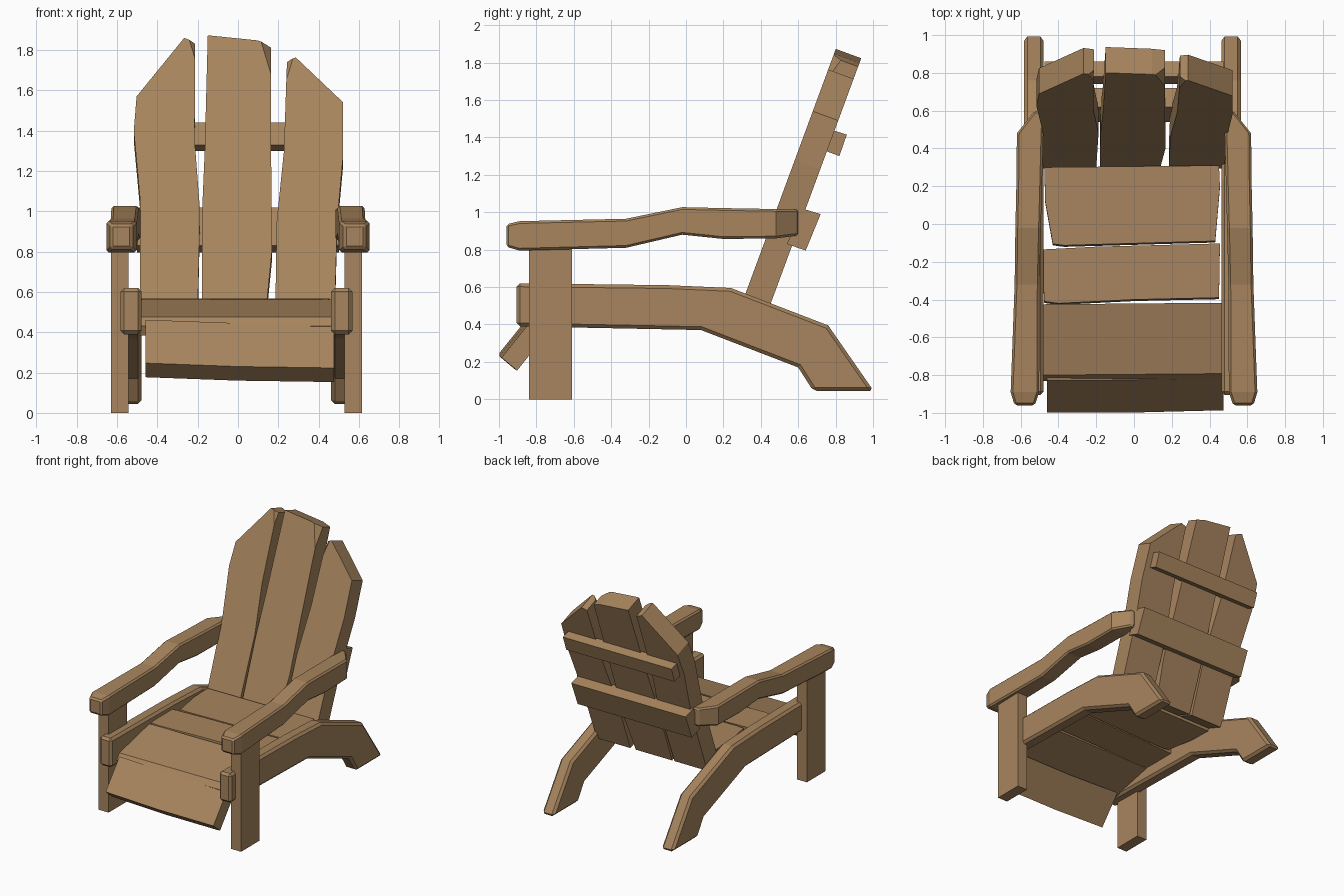
import bpy, bmesh
from mathutils import Vector

if "Cube" in bpy.data.objects:
    bpy.data.objects.remove(bpy.data.objects["Cube"])

wood = bpy.data.materials.new("warm wood")
wood.diffuse_color = (0.39, 0.235, 0.112, 1)
wood.use_nodes = True
wood.node_tree.nodes["Principled BSDF"].inputs["Base Color"].default_value = wood.diffuse_color


def finish(name, bm, bevel=0):
    bmesh.ops.recalc_face_normals(bm, faces=bm.faces[:])
    me = bpy.data.meshes.new(name)
    bm.to_mesh(me)
    bm.free()
    me.materials.append(wood)
    ob = bpy.data.objects.new(name, me)
    bpy.context.collection.objects.link(ob)
    if bevel:
        m = ob.modifiers.new("worn edges", 'BEVEL')
        m.width, m.segments = bevel, 1
        m.limit_method, m.angle_limit = 'ANGLE', 0.7
    return ob


def prism(name, pts, offset, bevel=0, chips=()):
    """Extrude a 3D outline by an offset; each chip slices off a corner."""
    bm = bmesh.new()
    a = [bm.verts.new(p) for p in pts]
    b = [bm.verts.new(Vector(p) + Vector(offset)) for p in pts]
    bm.faces.new(a)
    bm.faces.new(b[::-1])
    for i in range(len(a)):
        j = (i + 1) % len(a)
        bm.faces.new((a[i], b[i], b[j], a[j]))
    for point, normal in chips:
        cut = bmesh.ops.bisect_plane(bm, geom=bm.verts[:] + bm.edges[:] + bm.faces[:],
                                     plane_co=point, plane_no=normal, clear_outer=True)
        edges = [e for e in cut['geom_cut'] if isinstance(e, bmesh.types.BMEdge)]
        bmesh.ops.holes_fill(bm, edges=edges)
    return finish(name, bm, bevel)


def loft(name, rings, bevel=0):
    bm = bmesh.new()
    vs = [[bm.verts.new(p) for p in r] for r in rings]
    n = len(vs[0])
    for r, s in zip(vs, vs[1:]):
        for i in range(n):
            bm.faces.new((r[i], r[(i + 1) % n], s[(i + 1) % n], s[i]))
    bm.faces.new(vs[0][::-1])
    bm.faces.new(vs[-1])
    return finish(name, bm, bevel)


# Paired parts: side rails, front legs, arms
rail = [(-0.905, 0.62), (-0.1, 0.61), (0.24, 0.595), (0.76, 0.395), (1.003, 0.045),
        (0.68, 0.045), (0.6, 0.17), (0.08, 0.37), (-0.905, 0.39)]
leg = [(-0.84, 0), (-0.61, 0), (-0.61, 0.83), (-0.84, 0.83)]
# y, bottom, top, inner x, outer x
arm = [(-0.96, 0.815, 0.935, 0.525, 0.632), (-0.89, 0.795, 0.952, 0.502, 0.653),
       (-0.32, 0.81, 0.965, 0.50, 0.632), (-0.02, 0.88, 1.027, 0.493, 0.628),
       (0.20, 0.857, 1.022, 0.487, 0.623), (0.48, 0.86, 1.017, 0.48, 0.62),
       (0.60, 0.875, 1.015, 0.475, 0.525)]
for side, s in (("left", -1), ("right", 1)):
    prism(side + "_side_rail", [(s * 0.47 - 0.008, y, z) for y, z in rail], (s * 0.105, 0, 0), 0.018)
    prism(side + "_front_leg", [(s * 0.536 - 0.008, y, z) for y, z in leg], (s * 0.087, 0, 0))
    loft(side + "_arm", [[(s * i, y, b), (s * o, y, b), (s * o, y, t), (s * i, y, t)]
                         for y, b, t, i, o in arm], 0.012)


# Leaning back slats, outlined as seen from the front
def lean(x, z):
    return Vector((x, 0.32 + (z - 0.57) * 0.369, z))


slats = {
    "left_back_slat": ([(-0.487, 0.5), (-0.485, 1.05), (-0.517, 1.4), (-0.503, 1.57), (-0.267, 1.86),
                        (-0.213, 1.84), (-0.215, 1.35), (-0.188, 1.0), (-0.2, 0.5)],
                       (-0.24, 1.845), (1, -0.8, 0.6)),
    "middle_back_slat": ([(-0.18, 0.5), (-0.178, 1.0), (-0.165, 1.3), (-0.15, 1.873), (0.095, 1.848),
                          (0.163, 1.828), (0.165, 1.2), (0.168, 0.8), (0.138, 0.5)],
                         (0.115, 1.84), (1, -0.8, 0.6)),
    "right_back_slat": ([(0.185, 0.5), (0.192, 0.95), (0.228, 1.3), (0.243, 1.75), (0.287, 1.763),
                         (0.522, 1.54), (0.522, 1.28), (0.492, 0.95), (0.48, 0.5)],
                        (0.272, 1.757), (-1, -0.8, 0.6)),
}
for name, (outline, chip, normal) in slats.items():
    prism(name, [lean(x, z) for x, z in outline], (0, 0.136, -0.05), 0, [(lean(*chip), normal)])

# Cross straps behind the back
prism("lower_back_strap", [(-0.5, y, z) for y, z in
                           [(0.62, 1.02), (0.72, 0.99), (0.64, 0.795), (0.54, 0.83)]], (1.0, 0, 0))
prism("upper_back_strap", [(-0.475, y, z) for y, z in
                           [(0.78, 1.44), (0.86, 1.415), (0.82, 1.30), (0.74, 1.33)]], (0.95, 0, 0))

# Seat planks, outlined from above
seat = {
    "rear_seat_plank": [(-0.475, 0.30), (0.45, 0.31), (0.455, 0.2), (0.43, -0.09), (-0.37, -0.113),
                        (-0.43, -0.105), (-0.47, 0.12)],
    "middle_seat_plank": [(-0.49, -0.135), (-0.2, -0.12), (0.455, -0.103), (0.45, -0.39),
                          (0.0, -0.40), (-0.4, -0.42), (-0.475, -0.41)],
}
for name, outline in seat.items():
    prism(name, [(x, y, 0.567) for x, y in outline], (0, -0.008, -0.09))

# Front seat plank slopes down to the front, with a slanted front edge
front = [(-0.425, 0.562), (-0.80, 0.475), (-0.832, 0.432), (-0.81, 0.385), (-0.425, 0.475)]
loft("front_seat_plank", [[(x, y + dy, z) for y, z in front]
                          for x, dy in ((-0.485, 0), (0.467, 0.008))])

# Angled front apron
apron = [(-0.825, 0.45), (-0.998, 0.235), (-0.915, 0.165), (-0.74, 0.385)]
loft("front_apron", [[(x, y + dy, z + dz) for y, z in apron]
                     for x, dy, dz in ((-0.46, 0, 0.012), (0.0, 0, -0.005), (0.475, 0.012, -0.012))])
